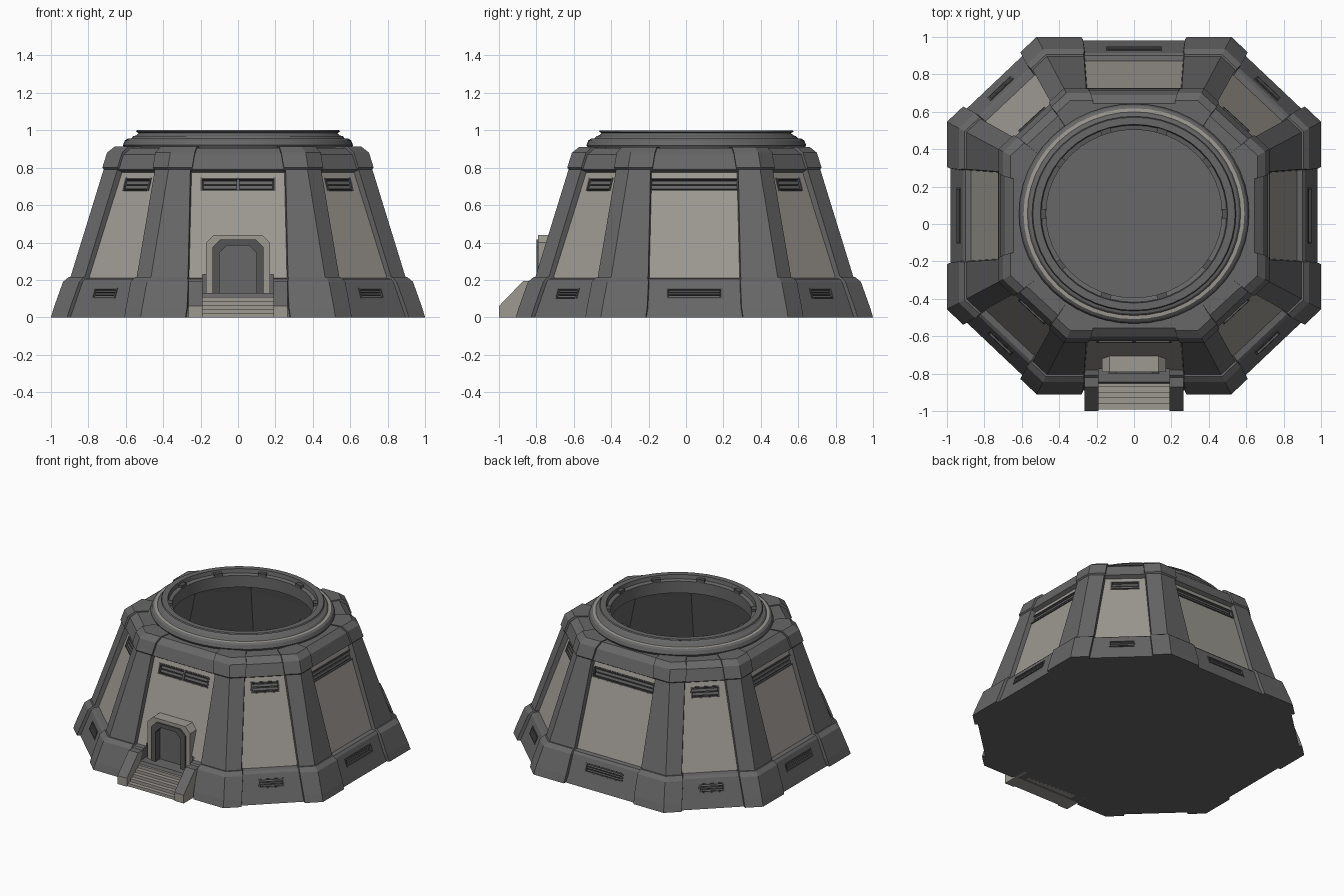
import bpy, bmesh, math
from mathutils import Matrix, Vector

if "Cube" in bpy.data.objects:
    bpy.data.objects.remove(bpy.data.objects["Cube"])

CY = 0.045  # the building sits slightly behind its entrance stairs
GREY, TAN, DARK, TRIM = range(4)


def make_material(name, rgb):
    m = bpy.data.materials.new(name)
    m.use_nodes = True
    m.diffuse_color = (*rgb, 1)
    m.node_tree.nodes["Principled BSDF"].inputs["Base Color"].default_value = (*rgb, 1)
    return m


MATS = [make_material("grey armour", (.135, .135, .135)),
        make_material("tan wall", (.34, .32, .29)),
        make_material("dark recess", (.045, .045, .045)),
        make_material("dark trim", (.09, .09, .09))]


def finish(bm, name):
    bmesh.ops.recalc_face_normals(bm, faces=bm.faces)
    mesh = bpy.data.meshes.new(name)
    bm.to_mesh(mesh)
    bm.free()
    for m in MATS:
        mesh.materials.append(m)
    ob = bpy.data.objects.new(name, mesh)
    bpy.context.collection.objects.link(ob)
    return ob


def octagon(hx, z):
    """Octagon with long straight sides and short diagonals, counter-clockwise."""
    hy, ax = hx - .045, .51 + (hx - .98) * .53
    ay = ax - .02
    pts = [(ax, -hy), (hx, -ay), (hx, ay), (ax, hy)]
    pts += [(-x, -y) for x, y in pts]
    return [Vector((x, y + CY, z)) for x, y in pts]


def loft(bm, rings, mats, caps=True):
    vs = [[bm.verts.new(p) for p in r] for r in rings]
    n = len(vs[0])
    for a, b, m in zip(vs, vs[1:], mats):
        for i in range(n):
            j = (i + 1) % n
            bm.faces.new((a[i], a[j], b[j], b[i])).material_index = m
    if caps:
        bm.faces.new(vs[0][::-1]).material_index = mats[0]
        bm.faces.new(vs[-1]).material_index = mats[-1]


def box(bm, centre, size, mat, frame=Matrix()):
    r = bmesh.ops.create_cube(bm, size=1, matrix=frame @ Matrix.Translation(centre)
                              @ Matrix.Diagonal((*size, 1)))
    for f in {f for v in r["verts"] for f in v.link_faces}:
        f.material_index = mat


def prism(bm, pts, depth, mat):
    f = bm.faces.new([bm.verts.new(p) for p in pts])
    r = bmesh.ops.extrude_face_region(bm, geom=[f])
    bmesh.ops.translate(bm, vec=depth, verts=[v for v in r["geom"] if isinstance(v, bmesh.types.BMVert)])
    for f in bm.faces:
        f.material_index = mat


def side_frame(i, low, high, z):
    """Frame on side i of the slope low-high: x along it, y up it, z outwards."""
    mids = []
    for ring in (octagon(*low), octagon(*high)):
        a, b = ring[i], ring[(i + 1) % 8]
        mids.append((a + b) / 2)
    t, up = (b - a).normalized(), (mids[1] - mids[0]).normalized()
    p = mids[0].lerp(mids[1], (z - low[1]) / (high[1] - low[1]))
    m = Matrix((t, up, t.cross(up))).transposed().to_4x4()
    m.translation = p
    return m


# Hollow shell: base skirt, recessed wall panels, cornice, roof, interior
BASE = ((.98, 0), (.915, .19))
WALL = ((.87, .21), (.69, .775))
levels = [*BASE, (.9, .205), *WALL, (.715, .79), (.69, .87), (.645, .905),
          (.54, .905), (.54, .86), (.56, .8), (.74, .2), (.74, .03)]
bm = bmesh.new()
loft(bm, [octagon(*l) for l in levels],
     [GREY, GREY, GREY, TAN] + [GREY] * 8)
shell = finish(bm, "hollow_shell")

# Recesses and louvres for the windows and base vents
cut, louvres = bmesh.new(), bmesh.new()


def grille(frame, w, h, wall_mat, slats, split=False):
    box(cut, (0, 0, 0), (w, h, .05), wall_mat, frame)
    box(louvres, (0, 0, -.021), (w - .002, h - .002, .006), DARK, frame)
    for s in (-1, 1):
        box(louvres, (0, s * (h / 2 - .005), -.008), (w, .008, .024), TRIM, frame)
        box(louvres, (s * (w / 2 - .005), 0, -.008), (.01, h, .024), TRIM, frame)
    for k in range(slats):
        y = h * ((k + 1) / (slats + 1) - .5)
        box(louvres, (0, y, -.013), (w * .92, h * .5 / slats, .012), GREY, frame)
    if split:
        box(louvres, (0, 0, -.009), (.014, h, .024), GREY, frame)


for i in range(8):
    width = .19 if i % 2 == 0 else .4 if i == 7 else .5
    grille(side_frame(i, *WALL, .71), width, .075, TAN, 2, i == 7)
    if i != 7:
        grille(side_frame(i, *BASE, .128), .3 if i % 2 else .17, .06, GREY, 3)
finish(louvres, "window_and_vent_louvres")

# Entrance opening
cutter = finish(cut, "recess_cutter")
bm = bmesh.new()
box(bm, (0, -.89, .18), (.38, .25, .1), GREY)
entry = finish(bm, "entry_cutter")
bm = bmesh.new()
box(bm, (0, -.87, .265), (.23, .25, .27), GREY)
doorway = finish(bm, "doorway_cutter")
bpy.context.view_layer.objects.active = shell
for c in (cutter, entry, doorway):
    c.hide_render = True
    mod = shell.modifiers.new("cut", "BOOLEAN")
    mod.operation, mod.solver, mod.object = "DIFFERENCE", "EXACT", c
    bpy.ops.object.modifier_apply(modifier=mod.name)
    bpy.data.objects.remove(c)


# Corner buttresses: foot block, tapered post and rounded cap
def corner_piece(name, j, rows, mat=GREY):
    side, diag = (j - 1, j + 1) if j % 2 == 0 else (j + 1, j - 1)
    rings = []
    for hx, z, d1, d2, t in rows:
        o = octagon(hx, z)
        c = o[j]
        u, v = (o[side % 8] - c).normalized(), (o[diag % 8] - c).normalized()
        n1 = (v - u * v.dot(u)).normalized() * t
        n2 = (u - v * u.dot(v)).normalized() * t
        rings.append([c + u * (d1 + .015) + n1, c + u * d1, c,
                      c + v * d2, c + v * (d2 + .015) + n2])
    bm = bmesh.new()
    loft(bm, rings, [mat] * (len(rows) - 1))
    finish(bm, name)


for j in range(8):
    corner_piece(f"foot_block_{j}", j, [(1.0, 0, .24, .12, .08), (.985, .05, .24, .12, .08),
                                        (.935, .19, .22, .12, .08), (.905, .215, .2, .11, .06)])
    corner_piece(f"corner_post_{j}", j, [(.9, .2, .2, .105, .07), (.715, .8, .115, .1, .07)])
    corner_piece(f"post_cap_{j}", j, [(.712, .785, .12, .1, .08), (.725, .8, .13, .11, .09),
                                      (.7, .88, .13, .11, .1), (.66, .912, .12, .1, .09)])

# Roof ring, turned from a profile
profile = [(.60, .895), (.615, .92), (.605, .945), (.59, .955), (.57, .957), (.56, .968),
           (.545, .972), (.53, .985), (.545, .992), (.54, 1.0), (.50, 1.0), (.495, .972),
           (.47, .965), (.47, .88), (.56, .88)]
bm = bmesh.new()
SEG = 48
rings = [[Vector((r * math.cos(a), r * .955 * math.sin(a) + .055, z))
          for a in (2 * math.pi * k / SEG for k in range(SEG))] for r, z in profile + profile[:1]]
loft(bm, rings, [GREY, GREY, GREY, TAN] + [GREY] * 11, caps=False)
bmesh.ops.remove_doubles(bm, verts=bm.verts, dist=1e-5)
ring = finish(bm, "roof_ring")
bpy.ops.object.select_all(action="DESELECT")
ring.select_set(True)
bpy.context.view_layer.objects.active = ring
bpy.ops.object.shade_smooth_by_angle(angle=math.radians(25))

# Clips around the opening
bm = bmesh.new()
for k in range(10):
    rot = Matrix.Translation((0, .055, 0)) @ Matrix.Diagonal((1, .955, 1, 1)) \
        @ Matrix.Rotation(k * math.pi / 5, 4, "Z")
    box(bm, (.483, 0, .972), (.028, .055, .03), TRIM, rot)
finish(bm, "ring_clips")


# Door and its two stepped arches
def arch_points(w, h, y):
    c = .04
    return [Vector(p) for p in ((-w, y, .13), (-w, y, h - c), (-w + c, y, h),
                                (w - c, y, h), (w, y, h - c), (w, y, .13))]


for name, w, h, wi, hi, y, mat in (("outer_arch", .17, .44, .13, .41, -.79, TAN),
                                   ("inner_arch", .135, .415, .1, .385, -.8, TRIM)):
    bm = bmesh.new()
    prism(bm, arch_points(w, h, y) + arch_points(wi, hi, y)[::-1], (0, .11, 0), mat)
    finish(bm, name)
bm = bmesh.new()
prism(bm, arch_points(.115, .4, -.75), (0, .05, 0), GREY)
finish(bm, "door")

# Stairs with sloping side walls
bm = bmesh.new()
STEPS = 6
for k in range(STEPS):
    y, z = -.99 + k * .03, .13 * (k + 1) / STEPS
    box(bm, (0, (y - .77) / 2, z / 2), (.385, -.77 - y, z), TAN)
finish(bm, "stairs")
for name, x in (("left_stair_wall", .19), ("right_stair_wall", -.265)):
    bm = bmesh.new()
    pts = [(x, -1, 0), (x, -1, .06), (x, -.87, .195), (x, -.8, .195), (x, -.8, 0)]
    prism(bm, pts, (.075, 0, 0), TAN)
    bmesh.ops.recalc_face_normals(bm, faces=bm.faces)
    for f in bm.faces:
        if f.normal.z > .3:
            f.material_index = GREY
    finish(bm, name)
